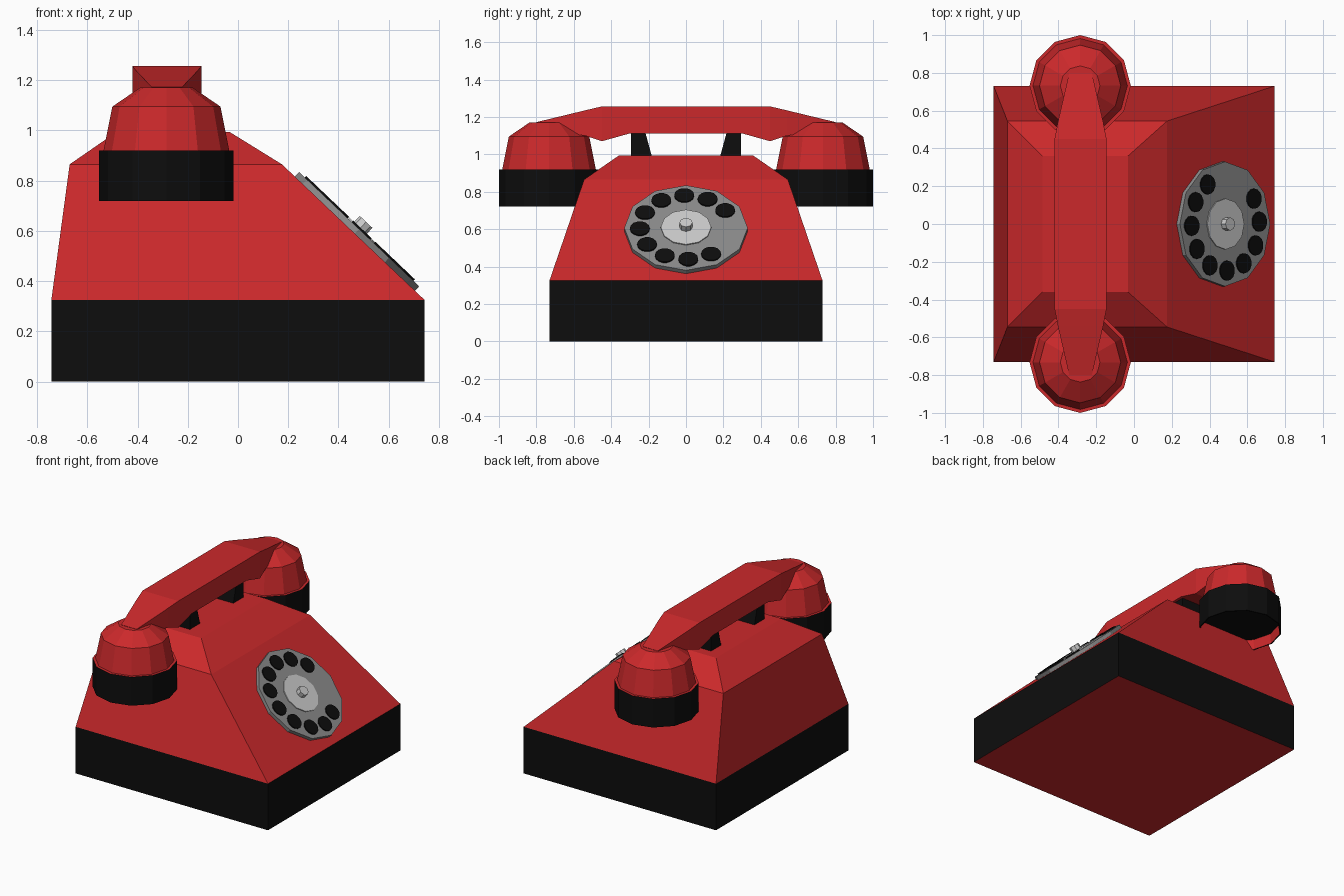
import bpy, bmesh, math
from mathutils import Matrix, Vector

if "Cube" in bpy.data.objects:
    bpy.data.objects.remove(bpy.data.objects["Cube"])


def material(name, rgb):
    m = bpy.data.materials.new(name)
    m.diffuse_color = (*rgb, 1)
    m.use_nodes = True
    m.node_tree.nodes["Principled BSDF"].inputs["Base Color"].default_value = m.diffuse_color
    return m


RED = material("red", (0.6, 0.022, 0.024))
BLACK = material("black", (0.004, 0.004, 0.004))
GREY = material("dial_grey", (0.26, 0.26, 0.26))
PALE = material("pale_grey", (0.52, 0.52, 0.52))


def loft(name, rings, mats, band_mats=None, matrix=Matrix(), cap_mats=(0, 0)):
    """Skin successive closed rings of points, cap both ends."""
    bm = bmesh.new()
    loops = [[bm.verts.new(matrix @ Vector(p)) for p in ring] for ring in rings]
    n = len(loops[0])
    for k, (a, b) in enumerate(zip(loops, loops[1:])):
        for i in range(n):
            j = (i + 1) % n
            f = bm.faces.new((a[i], a[j], b[j], b[i]))
            f.material_index = band_mats[k] if band_mats else 0
    for loop, m in ((loops[0][::-1], cap_mats[0]), (loops[-1], cap_mats[1])):
        bm.faces.new(loop).material_index = m
    bmesh.ops.recalc_face_normals(bm, faces=bm.faces)
    me = bpy.data.meshes.new(name)
    bm.to_mesh(me)
    bm.free()
    for m in mats:
        me.materials.append(m)
    ob = bpy.data.objects.new(name, me)
    bpy.context.collection.objects.link(ob)
    return ob


def rect(x0, x1, hy, z):
    return [(x0, -hy, z), (x1, -hy, z), (x1, hy, z), (x0, hy, z)]


def circle(r, z, n):
    return [(r * math.cos(2 * math.pi * i / n), r * math.sin(2 * math.pi * i / n), z)
            for i in range(n)]


# Base plinth: black walls, red underside
loft("base", [rect(-0.743, 0.743, 0.73, z) for z in (0, 0.325)],
     [BLACK, RED], cap_mats=(1, 1))

# Body shell with sloping front and bevelled crown
loft("body", [rect(-0.743, 0.743, 0.73, 0.325),
              rect(-0.67, 0.175, 0.545, 0.865),
              rect(-0.485, -0.032, 0.36, 0.993)], [RED])

# Dial assembly, laid out flat then placed on the front slope
up = Vector((-0.568, 0, 0.54)).normalized()
across = Vector((0, 1, 0))
rot = Matrix((across, up, across.cross(up))).transposed().to_4x4()
slope = Matrix.Translation((0.465, 0, 0.589)) @ rot


def disc(name, r, z0, z1, n, mat, u=0, v=0):
    loft(name, [circle(r, z0, n), circle(r, z1, n)], [mat],
         matrix=slope @ Matrix.Translation((u, v, 0)))


disc("dial", 0.33, -0.005, 0.025, 12, GREY)
disc("number_plate", 0.135, 0.02, 0.031, 12, PALE)
disc("dial_knob", 0.035, 0.025, 0.065, 8, PALE)
for i in range(10):
    a = math.radians(32 + 30.1 * i)
    disc(f"finger_hole_{i}", 0.053, 0.02, 0.033, 14, BLACK,
         0.247 * math.cos(a), 0.247 * math.sin(a))

# Ear and mouth cups: recessed black collar under a faceted red dome
cup_profile = [(0.255, 0.79), (0.26, 0.72), (0.268, 0.72), (0.268, 0.92), (0.25, 0.92),
               (0.215, 1.095), (0.105, 1.17)]
for name, side in (("earpiece", 1), ("mouthpiece", -1)):
    loft(name, [circle(r, z, 12) for r, z in cup_profile], [RED, BLACK],
         band_mats=[0, 1, 1, 0, 0, 0], cap_mats=(1, 0),
         matrix=Matrix.Translation((-0.285, side * 0.732, 0)))

# Handle: (y, half width, bottom, top), mirrored about the middle
half = [(0.30, 0.1375, 1.112, 1.256), (0.45, 0.1375, 1.07, 1.256),
        (0.54, 0.12, 1.10, 1.235), (0.80, 0.06, 1.13, 1.172)]
stations = [(-y, w, b, t) for y, w, b, t in reversed(half)] + half
loft("handle", [[(-0.283 - w, y, b), (-0.283 + w, y, b), (-0.283 + w, y, t), (-0.283 - w, y, t)]
                for y, w, b, t in stations], [RED])

# Cradle rests under the handle
for name, s in (("cradle_rest_back", 1), ("cradle_rest_front", -1)):
    prof = [(0.295, 0.98), (0.18, 0.98), (0.217, 1.115), (0.295, 1.115)]
    loft(name, [[(x, s * y, z) for y, z in prof] for x in (-0.4, -0.165)], [BLACK])
